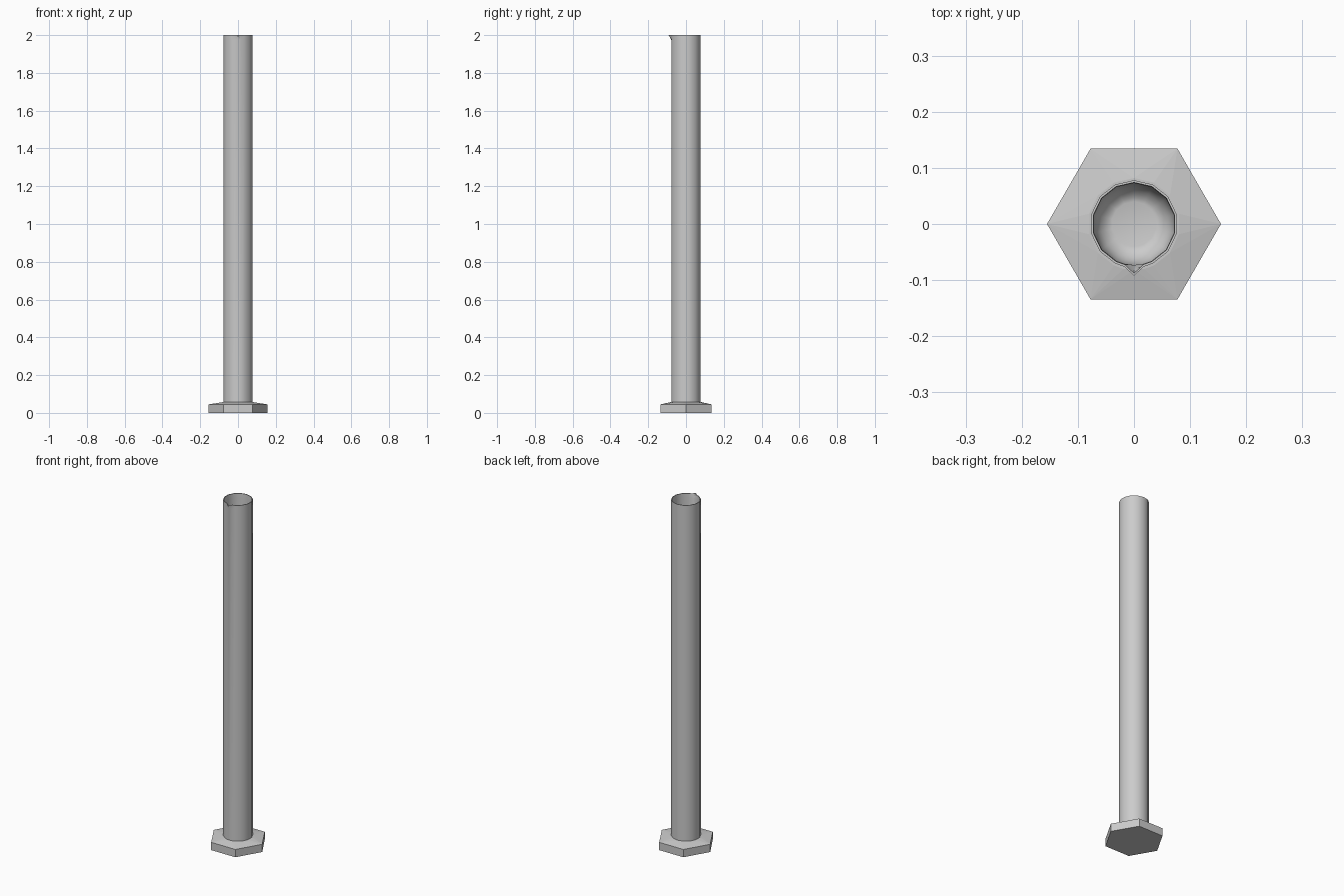
import bpy, bmesh, math

if "Cube" in bpy.data.objects:
    bpy.data.objects.remove(bpy.data.objects["Cube"])

N = 14            # sides of the tube
R = 0.078         # outer radius
# tube angles start at the front, with two extra columns bordering the spout
ANGLES = sorted([i * 2 * math.pi / N for i in range(N)]
                + [math.radians(13), 2 * math.pi - math.radians(13)])


def finish(bm, name):
    bmesh.ops.recalc_face_normals(bm, faces=bm.faces)
    mesh = bpy.data.meshes.new(name)
    bm.to_mesh(mesh)
    bm.free()
    obj = bpy.data.objects.new(name, mesh)
    bpy.context.collection.objects.link(obj)
    return obj


# hexagonal foot: prism with a shallow slope up to the tube
bm = bmesh.new()
for z in (0.0, 0.045):
    for i in range(6):
        a = i * math.pi / 3
        bm.verts.new((0.155 * math.cos(a), 0.155 * math.sin(a), z))
for a in ANGLES:
    bm.verts.new((0.082 * math.sin(a), -0.082 * math.cos(a), 0.057))
bmesh.ops.convex_hull(bm, input=bm.verts[:])
bmesh.ops.dissolve_limit(bm, angle_limit=0.01, verts=bm.verts[:], edges=bm.edges[:])
finish(bm, "hex_foot")

# hollow tube: (radius, height, spout push) from outer bottom to inner floor
profile = [(R, 0.05, 0), (R, 1.975, 0), (R, 2.0, 0.014),
           (0.074, 2.0, 0.014), (0.073, 1.975, 0), (0.072, 0.110, 0),
           (0.066, 0.092, 0), (0.060, 0.083, 0), (0.054, 0.077, 0),
           (0.047, 0.072, 0), (0.040, 0.070, 0)]
bm = bmesh.new()
rings = []
for r, z, push in profile:
    ring = []
    for i, a in enumerate(ANGLES):
        rr = r + (push if i == 0 else 0)
        ring.append(bm.verts.new((rr * math.sin(a), -rr * math.cos(a), z)))
    rings.append(ring)
n = len(ANGLES)
for lo, hi in zip(rings, rings[1:]):
    for i in range(n):
        j = (i + 1) % n
        bm.faces.new((lo[i], lo[j], hi[j], hi[i]))
bm.faces.new(rings[0])
bm.faces.new(rings[-1])
tube = finish(bm, "measuring_tube")

# smooth round walls with crisp rim
bpy.context.view_layer.objects.active = tube
tube.select_set(True)
bpy.ops.object.shade_smooth_by_angle(angle=math.radians(35))
